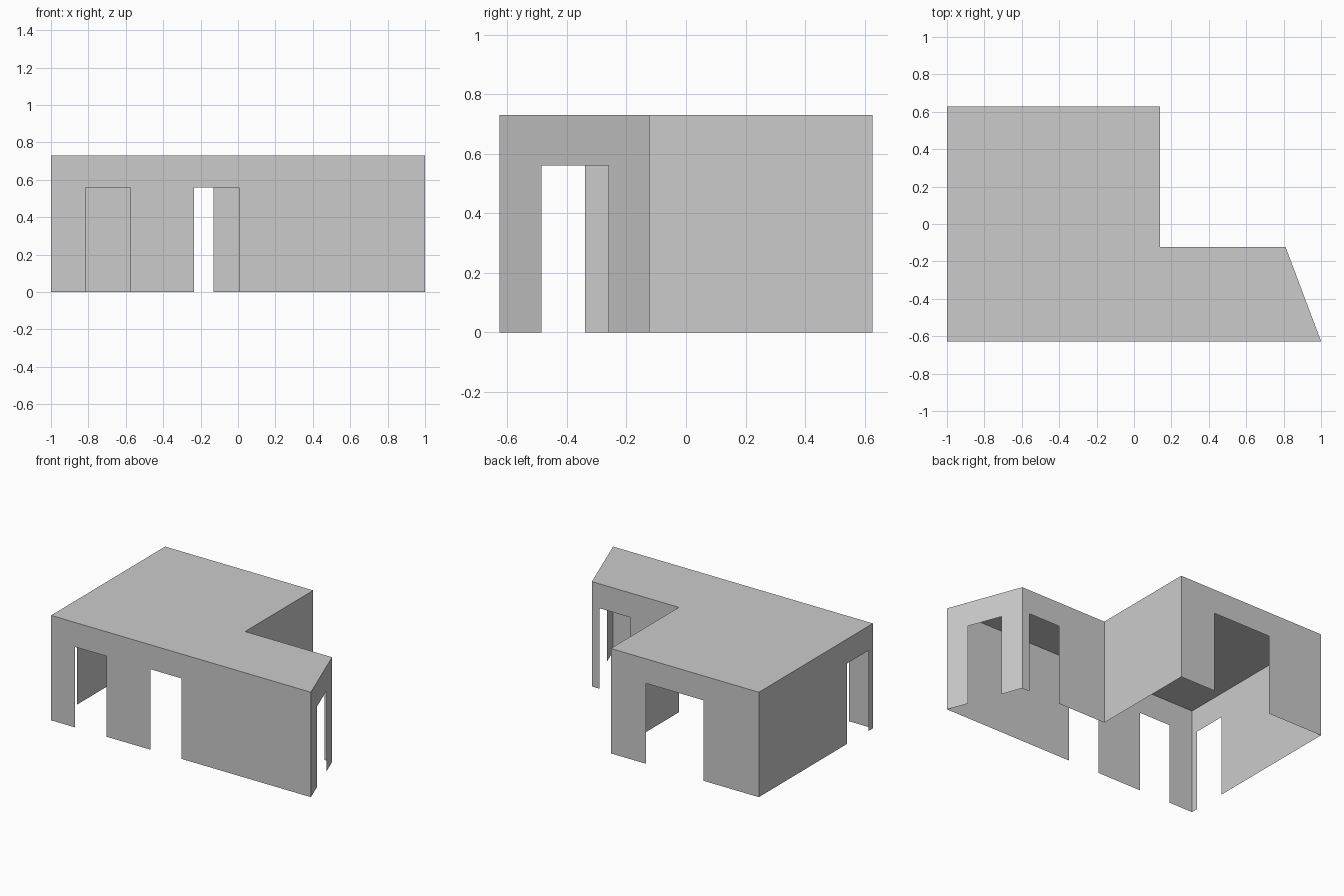
import bpy
from mathutils import Vector

if "Cube" in bpy.data.objects:
    bpy.data.objects.remove(bpy.data.objects["Cube"])

HEIGHT, DOOR_HEIGHT, DOOR_WIDTH = 0.73, 0.56, 0.24


def sheet(name, points):
    mesh = bpy.data.meshes.new(name)
    mesh.from_pydata([tuple(p) for p in points], [], [range(len(points))])
    obj = bpy.data.objects.new(name, mesh)
    bpy.context.collection.objects.link(obj)
    return obj


def wall(name, start, end, doors=()):
    """Thin wall from start to end; doors are (distance along wall, width)."""
    a, b = Vector(start), Vector(end)
    direction = (b - a).normalized()
    outline = [(0, 0)]
    for d, w in doors:
        outline += [(d, 0), (d, DOOR_HEIGHT), (d + w, DOOR_HEIGHT), (d + w, 0)]
    length = (b - a).length
    outline += [(length, 0), (length, HEIGHT), (0, HEIGHT)]
    return sheet(name, [(*(a + direction * u), z) for u, z in outline])


# Footprint corners, counter-clockwise from front left
corners = [(-1, -0.627), (1, -0.627), (0.81, -0.122),
           (0.14, -0.122), (0.14, 0.627), (-1, 0.627)]

# Walls with their doorways, following the footprint
walls = [
    ("front_wall", [(0.185, DOOR_WIDTH), (0.765, DOOR_WIDTH)]),
    ("slanted_end_wall", [(0.151, DOOR_WIDTH)]),
    ("wing_back_wall", [(0.058, DOOR_WIDTH)]),
    ("inner_side_wall", []),
    ("back_wall", [(0.27, 0.445)]),
    ("left_wall", [(0.967, DOOR_WIDTH)]),
]
for i, (name, doors) in enumerate(walls):
    wall(name, corners[i], corners[(i + 1) % len(corners)], doors)

# Flat roof
sheet("roof", [(x, y, HEIGHT) for x, y in corners])
